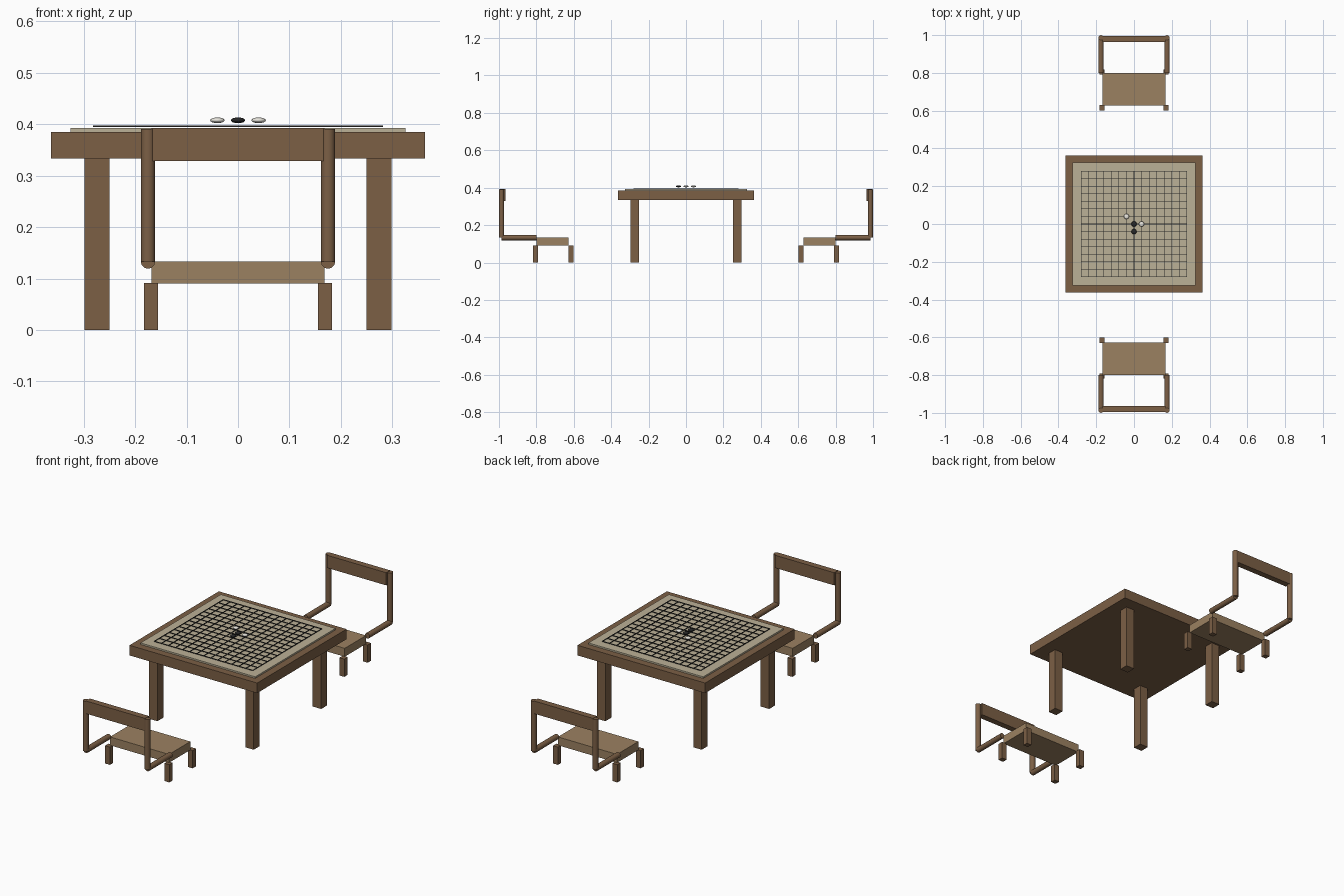
import bpy, math
from mathutils import Vector

if "Cube" in bpy.data.objects:
    bpy.data.objects.remove(bpy.data.objects["Cube"])


def material(name, rgb):
    m = bpy.data.materials.new(name)
    m.diffuse_color = (*rgb, 1)
    m.use_nodes = True
    m.node_tree.nodes["Principled BSDF"].inputs["Base Color"].default_value = m.diffuse_color
    return m


WOOD = material("dark_wood", (0.20, 0.115, 0.06))
SEAT = material("light_wood", (0.33, 0.22, 0.12))
BOARD = material("board_face", (0.50, 0.44, 0.31))
BLACK = material("black", (0.02, 0.02, 0.02))
WHITE = material("white", (0.80, 0.78, 0.72))


def finish(name, mat):
    o = bpy.context.object
    o.name = name
    o.data.materials.append(mat)
    return o


def box(name, lo, hi, mat):
    lo, hi = Vector(lo), Vector(hi)
    bpy.ops.mesh.primitive_cube_add(size=1, location=(lo + hi) / 2)
    o = finish(name, mat)
    o.scale = [abs(v) for v in hi - lo]
    return o


def rod(name, a, b, r, mat):
    a, b = Vector(a), Vector(b)
    d = b - a
    bpy.ops.mesh.primitive_cylinder_add(vertices=12, radius=r, depth=d.length, location=(a + b) / 2)
    o = finish(name, mat)
    o.rotation_euler = d.to_track_quat('Z', 'Y').to_euler()
    bpy.ops.object.shade_smooth_by_angle(angle=math.radians(40))
    return o


# Table top, legs and playing board
box("table_top", (-0.363, -0.363, 0.333), (0.363, 0.363, 0.385), WOOD)
for sx in (-1, 1):
    for sy in (-1, 1):
        box("table_leg", (sx * 0.25, sy * 0.25, 0), (sx * 0.298, sy * 0.298, 0.334), WOOD)
box("board", (-0.326, -0.326, 0.384), (0.326, 0.326, 0.393), BOARD)

# Grid of 15 by 15 lines
for i in range(15):
    p = -0.28 + 0.04 * i
    box("grid_line_x", (-0.28, p - 0.0015, 0.3945), (0.28, p + 0.0015, 0.3975), BLACK)
    box("grid_line_y", (p - 0.0015, -0.28, 0.3945), (p + 0.0015, 0.28, 0.3975), BLACK)

# Playing stones
for x, y, mat in ((0, 0, BLACK), (0, -0.04, BLACK), (0.04, 0, WHITE), (-0.04, 0.04, WHITE)):
    bpy.ops.mesh.primitive_uv_sphere_add(segments=16, ring_count=8, radius=0.014, location=(x, y, 0.4075))
    finish("stone", mat).scale = (1, 1, 0.4)
    bpy.ops.object.shade_smooth()

# Two low chairs facing the table
for s in (-1, 1):
    box("seat", (-0.168, s * 0.627, 0.09), (0.168, s * 0.80, 0.133), SEAT)
    for sx in (-1, 1):
        for y in (0.602, 0.792):
            box("chair_leg", (sx * 0.155, s * y, 0), (sx * 0.183, s * (y + 0.027), 0.091), WOOD)
        x = sx * 0.175
        rod("side_rail", (x, s * 0.80, 0.133), (x, s * 0.986, 0.133), 0.014, WOOD)
        rod("back_post", (x, s * 0.986, 0.133), (x, s * 0.986, 0.391), 0.014, WOOD)
    box("backrest", (-0.168, s * 0.964, 0.328), (0.168, s * 0.996, 0.393), WOOD)
